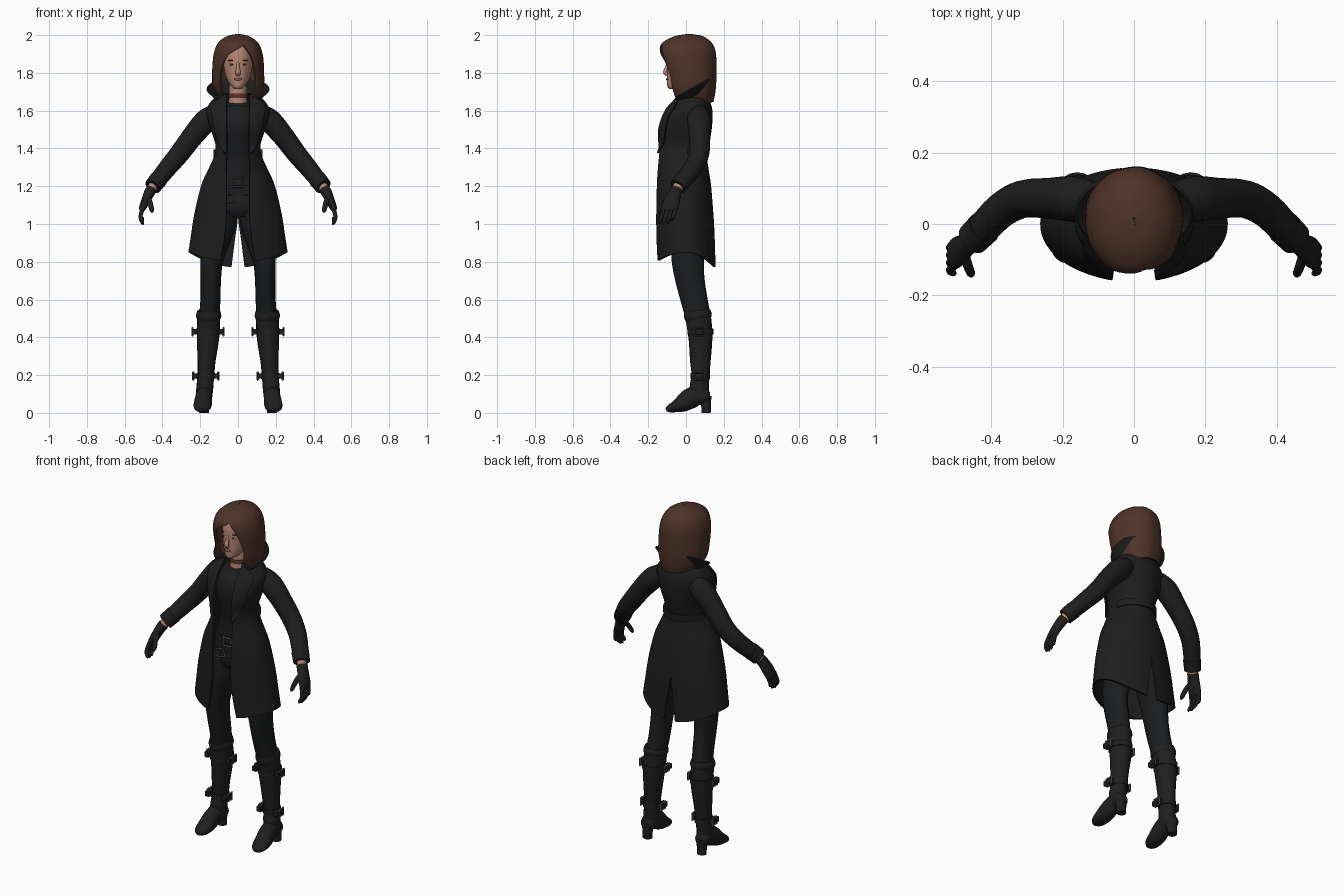
import bpy, bmesh
from math import sin, cos, asin, pi, radians
from mathutils import Vector, Matrix

if "Cube" in bpy.data.objects:
    bpy.data.objects.remove(bpy.data.objects["Cube"])


def material(name, r, g, b):
    m = bpy.data.materials.new(name)
    m.use_nodes = True
    m.diffuse_color = (r, g, b, 1)
    node = next(n for n in m.node_tree.nodes if n.type == 'BSDF_PRINCIPLED')
    node.inputs["Base Color"].default_value = (r, g, b, 1)
    node.inputs["Roughness"].default_value = 0.7
    return m


COAT = material("coat black", .0125, .0125, .0128)
CLOTH = material("cloth black", .011, .012, .013)
LEATHER = material("leather black", .0135, .0135, .014)
SKIN = material("skin", .47, .24, .17)
HAIR = material("brown hair", .075, .033, .021)
METAL = material("buckle grey", .10, .10, .10)
LIPS = material("lips", .33, .12, .10)
EYE = material("eye white", .5, .47, .44)
IRIS = material("dark iris", .03, .025, .02)
CHOKER = material("choker brown", .09, .035, .022)
X, Y = Vector((1, 0, 0)), Vector((0, 1, 0))


def finish(ob, mat, mirror=False, thick=0):
    """Apply thickness and mirroring, then smooth shading with sharp edges."""
    ob.data.materials.append(mat)
    if thick:
        s = ob.modifiers.new("thickness", 'SOLIDIFY')
        s.thickness, s.offset = thick, 0
    if mirror:
        ob.modifiers.new("mirror", 'MIRROR').use_clip = True
    bpy.context.view_layer.update()
    dg = bpy.context.evaluated_depsgraph_get()
    me = bpy.data.meshes.new_from_object(ob.evaluated_get(dg))
    ob.modifiers.clear()
    ob.data = me
    bm = bmesh.new()
    bm.from_mesh(me)
    bmesh.ops.recalc_face_normals(bm, faces=bm.faces)
    for f in bm.faces:
        f.smooth = True
    bm.to_mesh(me)
    bm.free()
    me.set_sharp_from_angle(angle=radians(42))
    return ob


def add(name, bm, mat, **kw):
    me = bpy.data.meshes.new(name)
    bm.to_mesh(me)
    bm.free()
    ob = bpy.data.objects.new(name, me)
    bpy.context.collection.objects.link(ob)
    return finish(ob, mat, **kw)


def sheet(name, grid, mat, loop=False, caps=False, **kw):
    """Skin a grid of points; loop closes each row, caps close the ends."""
    bm = bmesh.new()
    vs = [[bm.verts.new(p) for p in row] for row in grid]
    n = len(vs[0])
    for a, b in zip(vs, vs[1:]):
        for i in range(n if loop else n - 1):
            j = (i + 1) % n
            bm.faces.new((a[i], a[j], b[j], b[i]))
    if caps:
        bm.faces.new(vs[0])
        bm.faces.new(vs[-1])
    return add(name, bm, mat, **kw)


def spline(rows, sub=4):
    """Smooth curve through rows of numbers."""
    out = []
    for i in range(len(rows) - 1):
        p = [rows[max(0, min(len(rows) - 1, i + k))] for k in (-1, 0, 1, 2)]
        for s in range(sub):
            t = s / sub
            out.append([b + .5 * t * (c - a + t * (2*a - 5*b + 4*c - d + t * (3*(b - c) + d - a)))
                        for a, b, c, d in zip(*p)])
    return out + [list(rows[-1])]


def tube(name, rows, mat, ref=X, segs=20, sub=4, mirror=False):
    """Limb through rows of x, y, z, radius along ref, radius across."""
    rows = spline(rows, sub)
    pts = [Vector(r[:3]) for r in rows]
    grid = []
    for i, (p, r) in enumerate(zip(pts, rows)):
        t = (pts[min(i + 1, len(pts) - 1)] - pts[max(i - 1, 0)]).normalized()
        u = (ref - t * ref.dot(t)).normalized()
        v = t.cross(u)
        grid.append([p + u * r[3] * cos(a) + v * r[4] * sin(a)
                     for a in (2 * pi * k / segs for k in range(segs))])
    return sheet(name, grid, mat, loop=True, caps=True, mirror=mirror)


def oval(a, front, back, th, z):
    """Point on a horizontal oval; angle 0 is the front, 90 degrees is +x."""
    return Vector((a * sin(th), (front + back) / 2 - (back - front) / 2 * cos(th), z))


def blob(name, loc, size, mat, box=False, mirror=False):
    bm = bmesh.new()
    m = Matrix.LocRotScale(Vector(loc), None, Vector(size))
    if box:
        bmesh.ops.create_cube(bm, size=2, matrix=m)
    else:
        bmesh.ops.create_uvsphere(bm, u_segments=16, v_segments=10, radius=1, matrix=m)
    return add(name, bm, mat, mirror=mirror)


def buckle(name, loc, axis, size, mirror=False, tilt=0):
    """Square frame with a prong, facing the given axis."""
    bpy.ops.mesh.primitive_torus_add(major_radius=size, minor_radius=size * .2,
                                     major_segments=4, minor_segments=4)
    ob = bpy.context.object
    ob.name = ob.data.name = name
    ob.data.transform(Matrix.Translation(loc) @ Matrix.Rotation(pi / 2, 4, axis)
                      @ Matrix.Rotation(pi / 4 + tilt, 4, 'Z'))
    finish(ob, METAL, mirror=mirror)


# Torso, hips and belts
tube("shirt", [(0, .01, 1.645, .05, .05), (0, .01, 1.61, .11, .08), (0, -.01, 1.55, .125, .115),
               (0, -.012, 1.5, .12, .12), (0, -.012, 1.42, .096, .1), (0, -.005, 1.35, .1, .09),
               (0, .005, 1.22, .13, .095)], CLOTH, segs=32)
tube("trouser_hips", [(0, .005, 1.24, .125, .094), (0, .012, 1.16, .15, .1),
                      (0, .015, 1.08, .15, .1), (0, .015, 1.04, .1, .08)], CLOTH, segs=32)
tube("waist_belt", [(0, .005, 1.205, .138, .104), (0, .005, 1.238, .134, .102)], LEATHER, segs=32, sub=1)
tube("hip_belt", [(0, .014, 1.12, .158, .108), (0, .013, 1.155, .156, .107)], LEATHER, segs=32, sub=1)
buckle("waist_buckle", (0, -.104, 1.22), 'X', .034)
buckle("hip_buckle", (-.05, -.094, 1.138), 'X', .032, tilt=.2)

# Trouser legs and boots
tube("trouser_legs", [(.08, .015, 1.12, .078, .09), (.1, .01, 1.0, .087, .093), (.122, .01, .9, .074, .09),
                      (.14, .01, .8, .06, .085), (.144, .022, .7, .054, .077), (.146, .043, .6, .053, .071),
                      (.153, .066, .5, .054, .066)], CLOTH, mirror=True)
tube("boot_shafts", [(.155, .062, .53, .06, .068), (.157, .072, .45, .061, .066), (.16, .077, .38, .058, .062),
                     (.166, .076, .28, .048, .055), (.17, .077, .2, .044, .048),
                     (.176, .07, .13, .045, .051), (.18, .078, .075, .042, .05)], LEATHER, mirror=True)
tube("boot_cuffs", [(.155, .066, .495, .061, .068), (.155, .063, .515, .067, .074),
                    (.154, .06, .54, .061, .069)], LEATHER, mirror=True)
tube("boot_feet", [(.18, .127, .085, .025, .025), (.18, .11, .085, .041, .04), (.18, .06, .09, .044, .052),
                   (.182, .02, .075, .045, .055), (.186, -.02, .05, .048, .046), (.189, -.06, .032, .046, .03),
                   (.19, -.09, .022, .034, .02), (.19, -.106, .017, .014, .008)], LEATHER, mirror=True)
tube("boot_heels", [(.18, .1, .085, .037, .036), (.18, .106, .04, .029, .026), (.18, .108, 0, .027, .025)],
     LEATHER, mirror=True)
for label, x, z, rx, ry in (("upper", .159, .43, .064, .069), ("lower", .171, .195, .048, .052)):
    tube(label + "_boot_straps", [(x, .076, z - .016, rx, ry), (x, .076, z + .016, rx, ry)],
         LEATHER, sub=1, mirror=True)
    for side, d in (("outer", 1), ("inner", -1)):
        bx = x + d * (rx + .008)
        blob(f"{label}_{side}_strap_ends", (bx, .06, z), (.014, .03, .014), LEATHER, True, True)
        buckle(f"{label}_{side}_buckles", (bx + d * .01, .07, z), 'Y', .03, True)

# Long coat: z, half width, front, back, opening, back vent, lapel width
coat = spline([(1.69, .085, -.04, .095, .055, 0, 0), (1.66, .125, -.06, .115, .06, 0, .04),
               (1.62, .155, -.095, .13, .06, 0, .075), (1.58, .16, -.12, .135, .06, 0, .07),
               (1.5, .138, -.15, .13, .06, 0, .055), (1.42, .113, -.155, .115, .06, 0, .03),
               (1.36, .12, -.155, .105, .06, 0, 0), (1.28, .155, -.155, .115, .06, 0, 0),
               (1.2, .19, -.156, .127, .06, 0, 0), (1.04, .228, -.157, .14, .06, 0, 0),
               (.92, .243, -.157, .147, .072, .018, 0), (.8, .257, -.155, .152, .092, .035, 0)])
grid, lapel = [], []
for z, a, f, b, opening, vent, width in coat:
    t0, t1 = asin(opening / a), pi - asin(max(0, vent) / a)
    hem = max(0, min(1, (1.0 - z) / .2))
    row = []
    for k in range(29):
        th = t0 + (t1 - t0) * k / 28
        dip = .05 * sin(th) ** 2 - (.03 * cos(th) ** 2 if th > pi / 2 else 0)
        row.append(oval(a, f, b, th, z + hem * dip))
    grid.append(row)
    if width > .002:
        lapel.append([oval(a, f, b, asin(min(.97, (opening + width * u) / a)), z)
                      + Vector((.008 * u, -.008 - .012 * u, 0)) for u in (0, .25, .5, .75, 1)])
sheet("long_coat", grid, COAT, mirror=True, thick=.012)
sheet("coat_lapels", lapel, COAT, mirror=True, thick=.008)
sheet("coat_back_belt", [[oval(.127, -.15, .115, radians(100 + 5 * k), z) for k in range(17)]
                         for z in (1.355, 1.375, 1.395)], COAT, mirror=True, thick=.01)

# Standing collar, flared and rising toward the back
grid = []
for u in (0, .25, .5, .75, 1):
    row = []
    for k in range(21):
        th = radians(40 + 7 * k)
        low, high = oval(.1, -.06, .115, th, 0), oval(.163, -.08, .14, th, 0)
        low.z, high.z = 1.645 + .3 * low.y, 1.70 + .55 * high.y
        row.append(low.lerp(high, u))
    grid.append(row)
sheet("coat_collar", grid, COAT, mirror=True, thick=.01)

# Sleeves and gloved hands
tube("sleeves", [(.11, .062, 1.585, .055, .055), (.17, .07, 1.545, .064, .062), (.24, .072, 1.465, .057, .057),
                 (.31, .07, 1.372, .053, .053), (.37, .04, 1.3, .05, .049), (.43, -.02, 1.225, .045, .044),
                 (.45, -.04, 1.2, .043, .041)], COAT, ref=Y, mirror=True)
tube("sleeve_cuffs", [(.42, -.01, 1.238, .049, .048), (.452, -.042, 1.198, .047, .045)],
     COAT, ref=Y, sub=1, mirror=True)
tube("wrists", [(.44, -.03, 1.22, .03, .027), (.462, -.052, 1.172, .028, .025)], SKIN, ref=Y, mirror=True)
tube("glove_palms", [(.458, -.048, 1.184, .033, .029), (.472, -.06, 1.16, .034, .028),
                     (.49, -.075, 1.12, .043, .023), (.505, -.085, 1.085, .043, .019),
                     (.508, -.087, 1.07, .036, .012)], LEATHER, ref=Y, mirror=True)
for i, finger in enumerate(("index", "middle", "ring", "little")):
    y, drop = -.117 + .021 * i, (.006, 0, .005, .022)[i]
    tube(finger + "_fingers", [(.503, y, 1.09, .011, .012), (.516, y - .012, 1.04, .011, .011),
                               (.507, y - .02, 1.008 + drop, .01, .01), (.502, y - .022, .995 + drop, .004, .004)],
         LEATHER, ref=Y, segs=10, mirror=True)
tube("thumbs", [(.478, -.075, 1.15, .014, .014), (.466, -.115, 1.115, .014, .013),
                (.457, -.138, 1.075, .012, .011), (.455, -.145, 1.06, .004, .004)],
     LEATHER, segs=10, mirror=True)

# Neck, choker and head
tube("neck", [(0, .015, 1.6, .06, .06), (0, .01, 1.65, .05, .052), (0, .01, 1.76, .046, .05)], SKIN)
tube("choker", [(0, .01, 1.668, .053, .056), (0, .01, 1.69, .051, .055)], CHOKER, sub=1)
head = spline([(1.714, .015, -.088, -.05), (1.728, .034, -.099, 0), (1.76, .056, -.1, .05),
               (1.8, .07, -.1, .09), (1.85, .078, -.1, .11), (1.9, .08, -.097, .115),
               (1.95, .068, -.077, .1), (1.98, .04, -.04, .06)])
sheet("head", [[oval(a, f, b, 2 * pi * k / 32, z) for k in range(32)] for z, a, f, b in head],
      SKIN, loop=True, caps=True)
tube("nose", [(0, -.094, 1.86, .007, .007), (0, -.102, 1.83, .009, .009), (0, -.11, 1.804, .014, .011),
              (0, -.1, 1.788, .011, .008)], SKIN, segs=12)
blob("lips", (0, -.099, 1.767), (.021, .007, .007), LIPS)
blob("eyes", (.033, -.088, 1.845), (.015, .005, .006), EYE, mirror=True)
blob("irises", (.033, -.0925, 1.845), (.006, .003, .0055), IRIS, mirror=True)
blob("eyebrows", (.035, -.09, 1.866), (.019, .004, .0035), HAIR, mirror=True)

# Hair: z, half width, front, back, left edge and right edge of the face opening
hair = spline([(2.0, .002, .014, .018, 0, 0), (1.99, .05, -.05, .08, .015, .015),
               (1.97, .085, -.1, .115, .025, .025), (1.945, .107, -.13, .138, .03, .03),
               (1.91, .12, -.142, .15, .055, -.03), (1.88, .126, -.143, .153, .073, -.065),
               (1.83, .13, -.135, .154, .087, -.088), (1.78, .131, -.12, .154, .092, -.096),
               (1.74, .13, -.11, .152, .09, -.097), (1.7, .12, -.1, .147, .085, -.092),
               (1.665, .102, -.085, .138, .075, -.084)])
grid = []
for z, a, f, b, left, right in hair:
    t0, t1 = asin(max(-.95, min(.95, left / a))), 2 * pi + asin(max(-.95, min(.95, right / a)))
    hem = max(0, min(1, (1.76 - z) / .09))
    row = []
    for k in range(49):
        th = t0 + (t1 - t0) * k / 48
        wave = 1 + .008 * sin(9 * th) - .05 * (abs(k - 24) / 24) ** 12
        row.append(oval(a * wave, f * wave, b * wave, th, z + hem * (.014 * cos(th) - .016 * sin(th))))
    grid.append(row)
sheet("bobbed_hair", grid, HAIR, thick=.014)
